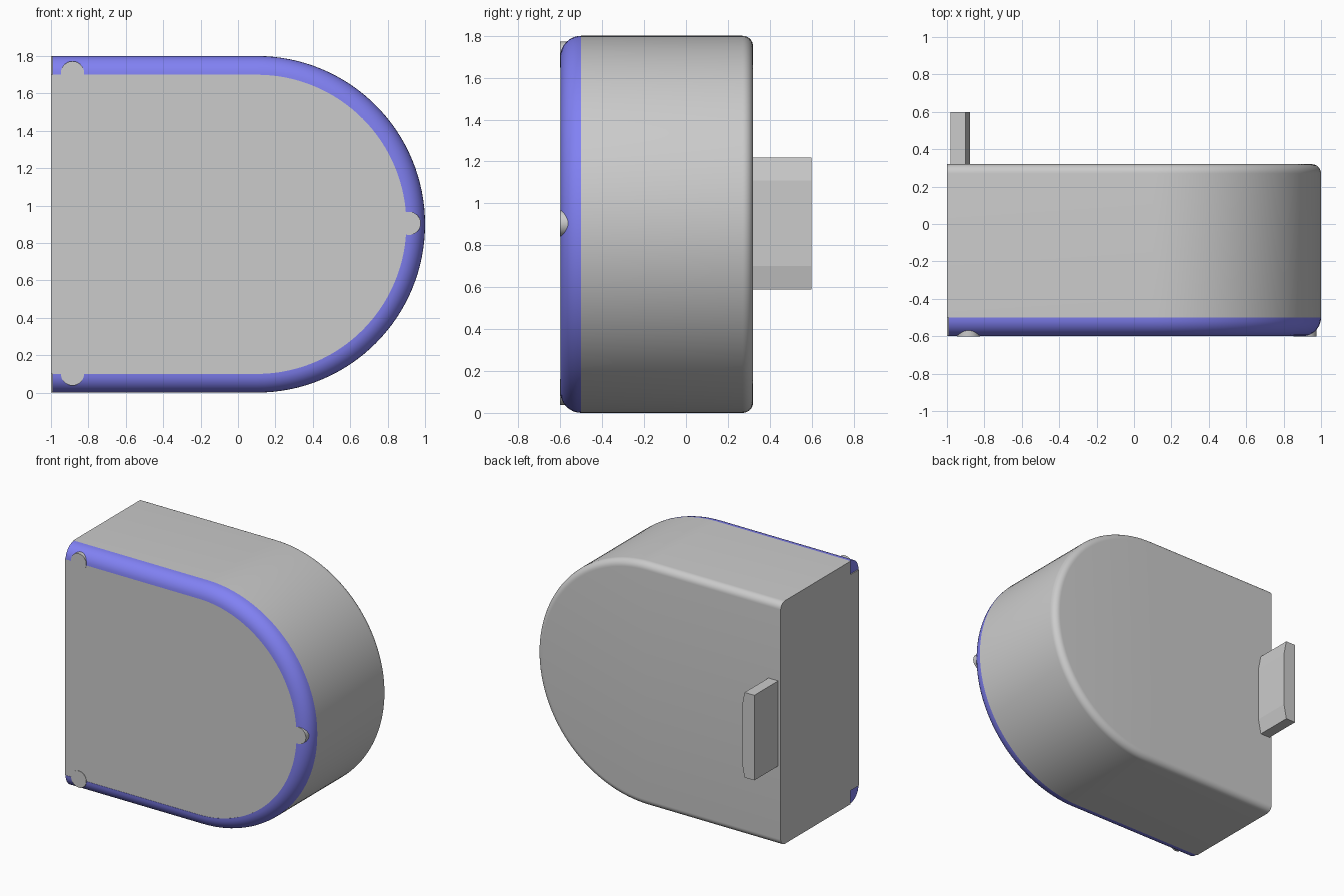
import bpy, bmesh
from math import sin, cos, pi, radians

if "Cube" in bpy.data.objects:
    bpy.data.objects.remove(bpy.data.objects["Cube"])

R, CX, CZ = 0.9, 0.1, 0.9   # round end of the D outline


def path(inset, left, n=64):
    """Open D outline in x/z, from upper left around to lower left."""
    r = R - inset
    arc = [(CX + r * sin(pi * i / n), CZ + r * cos(pi * i / n)) for i in range(n + 1)]
    return [(left, CZ + r)] + arc + [(left, CZ - r)]


def finish(name, bm, smooth=True, color=None):
    bmesh.ops.recalc_face_normals(bm, faces=bm.faces)
    me = bpy.data.meshes.new(name)
    bm.to_mesh(me)
    bm.free()
    ob = bpy.data.objects.new(name, me)
    bpy.context.collection.objects.link(ob)
    if color:
        mat = bpy.data.materials.new(name)
        mat.diffuse_color = color
        mat.use_nodes = True
        mat.node_tree.nodes["Principled BSDF"].inputs["Base Color"].default_value = mat.diffuse_color
        me.materials.append(mat)
    if smooth:
        bpy.ops.object.select_all(action='DESELECT')
        ob.select_set(True)
        bpy.context.view_layer.objects.active = ob
        bpy.ops.object.shade_smooth_by_angle(angle=radians(30))
    return ob


def d_shape(name, profile, left, ring=False, color=None):
    """Run an (inset, y) profile along the D: a filled block, or a closed strip."""
    bm = bmesh.new()
    rows = [[bm.verts.new((x, y, z)) for x, z in path(inset, left)] for inset, y in profile]
    pairs = list(zip(rows, rows[1:]))
    if ring:
        pairs.append((rows[-1], rows[0]))
    for a, b in pairs:
        for i in range(len(a) - 1):
            bm.faces.new((a[i], a[i + 1], b[i + 1], b[i]))
    start, end = [r[0] for r in rows], [r[-1] for r in rows]
    if ring:
        bm.faces.new(start)
        bm.faces.new(end)
    else:
        bm.faces.new(start + end[::-1])
        bm.faces.new(rows[0])
        bm.faces.new(rows[-1])
    return finish(name, bm, True, color)


def quarter(r, y, sign, n=8):
    return [(r - r * cos(pi / 2 * i / n), y + sign * r * sin(pi / 2 * i / n)) for i in range(n + 1)]


# main housing with a rounded back edge
d_shape("housing", [(0, -0.5)] + quarter(0.05, 0.27, 1), -1)

# flat front plate
d_shape("front_plate", [(0.1, -0.598), (0.1, -0.5)], -1)

# blue rounded trim along the front edge
d_shape("front_trim", quarter(0.1, -0.5, -1) + [(0.1, -0.5)], -0.993,
        ring=True, color=(0.22, 0.22, 0.9, 1))

# three round pads on the front
for i, (x, z) in enumerate([(-0.885, 1.71), (-0.885, 0.1), (0.915, 0.905)]):
    bpy.ops.mesh.primitive_cylinder_add(vertices=32, radius=0.062, depth=0.1,
                                        location=(x, -0.551, z), rotation=(pi / 2, 0, 0))
    bpy.context.object.name = f"pad_{i + 1}"
    bpy.ops.object.shade_smooth_by_angle(angle=radians(30))
    bpy.context.object.data.materials.clear()

# tab standing out of the back
bm = bmesh.new()
section = [(-0.98, 0.59), (-0.9, 0.59), (-0.878, 0.7), (-0.878, 1.11), (-0.9, 1.22), (-0.98, 1.22)]
face = bm.faces.new([bm.verts.new((x, 0.3, z)) for x, z in section])
out = bmesh.ops.extrude_face_region(bm, geom=[face], use_keep_orig=True)["geom"]
bmesh.ops.translate(bm, vec=(0, 0.3, 0), verts=[g for g in out if isinstance(g, bmesh.types.BMVert)])
finish("back_tab", bm, smooth=False)
